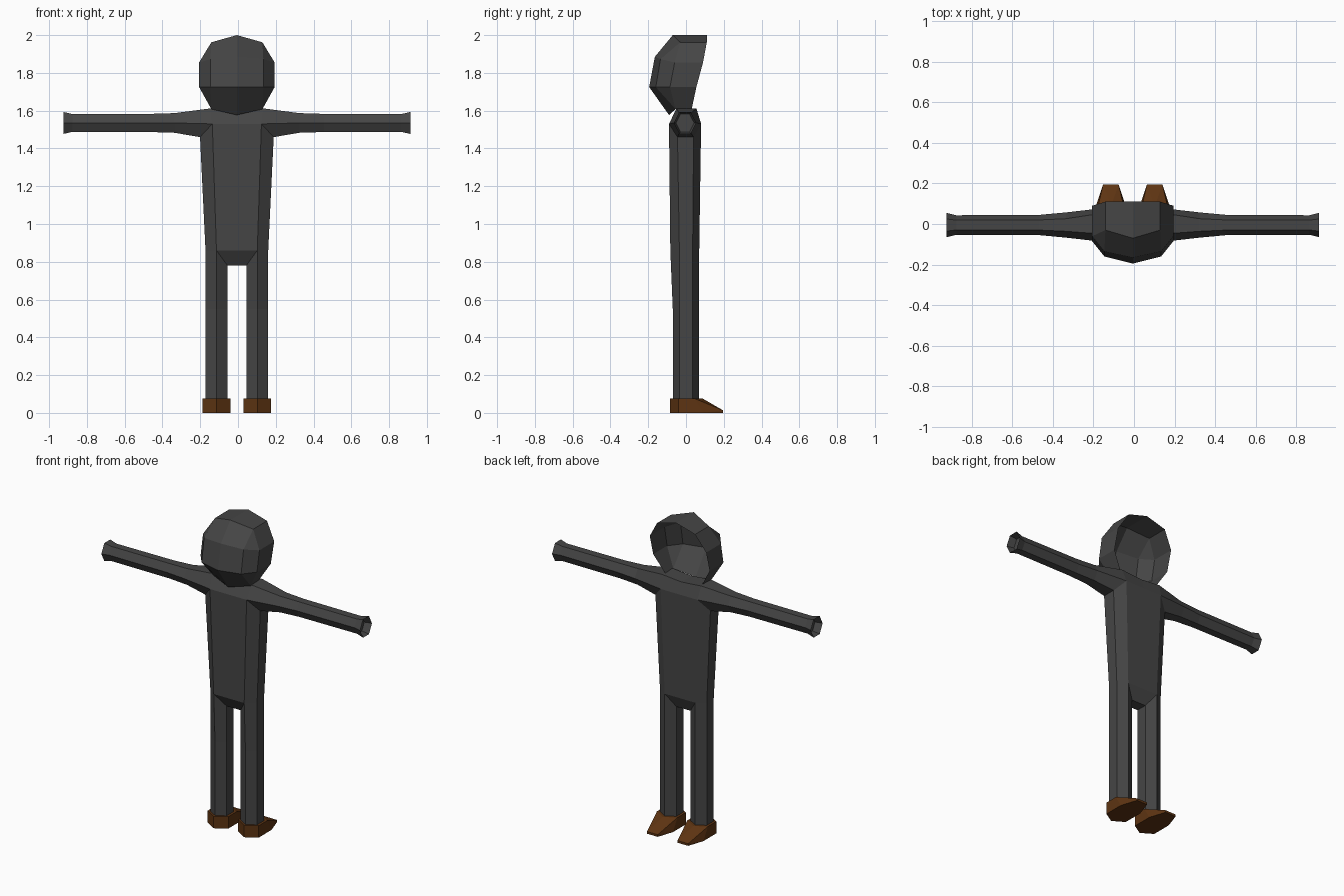
import bpy, bmesh

if "Cube" in bpy.data.objects:
    bpy.data.objects.remove(bpy.data.objects["Cube"])

CX = -0.006  # mirror plane of the figure


def material(name, rgb):
    m = bpy.data.materials.new(name)
    m.diffuse_color = (*rgb, 1)
    m.use_nodes = True
    m.node_tree.nodes["Principled BSDF"].inputs["Base Color"].default_value = m.diffuse_color
    return m


GREY = material("dark_grey_cloth", (0.06, 0.06, 0.06))
BROWN = material("brown_leather", (0.11, 0.034, 0.006))


def bridge(a, b):
    """Quads between two closed rings of point names."""
    n = len(a)
    return [(a[i], a[(i + 1) % n], b[(i + 1) % n], b[i]) for i in range(n)]


def mirrored(name, pts, faces, mat):
    """Half mesh from named points, mirrored across x."""
    bm = bmesh.new()
    v = {k: bm.verts.new(p) for k, p in pts.items()}
    for f in faces:
        bm.faces.new([v[k] for k in f])
    bmesh.ops.recalc_face_normals(bm, faces=bm.faces)
    mid = sum((x.co for x in bm.verts), start=bm.verts[:][0].co * 0) / len(bm.verts)
    if sum(f.normal.dot(f.calc_center_median() - mid) * f.calc_area() for f in bm.faces) < 0:
        bmesh.ops.reverse_faces(bm, faces=bm.faces)
    me = bpy.data.meshes.new(name)
    bm.to_mesh(me)
    bm.free()
    me.materials.append(mat)
    ob = bpy.data.objects.new(name, me)
    bpy.context.collection.objects.link(ob)
    ob.location.x = CX
    mod = ob.modifiers.new("mirror", 'MIRROR')
    mod.use_clip = True
    mod.merge_threshold = 0.0005
    return ob


# --- suit: legs, torso and arms in one skin ---
P, F = {}, []
LEG = ["F", "OF", "OB", "B", "IB", "IF"]


def leg_ring(tag, z, front, inner_z):
    xy = [(.108, -front), (.166, -.035), (.166, .035), (.108, .07), (.05, .035), (.05, -.035)]
    names = [k + tag for k in LEG]
    for k, (x, y) in zip(names, xy):
        P[k] = (x, y, inner_z if k[0] == "I" else z)
    return names


rings = [leg_ring("0", .04, .07, .04), leg_ring("1", .55, .07, .55), leg_ring("2", .86, .083, .78)]
for a, b in zip(rings, rings[1:]):
    F += bridge(a, b)

# crotch, chest and shoulder points
P.update(
    CF=(0, -.035, .78), CB=(0, .035, .78), WF=(0, -.083, .86), WB=(0, .07, .86),
    SF=(.13, -.09, 1.53), SOF=(.195, -.045, 1.46), SOB=(.195, .04, 1.46), SB=(.13, .08, 1.53),
    TF=(.14, -.05, 1.612), TB=(.14, .055, 1.612),
    MF=(0, -.09, 1.53), MB=(0, .08, 1.53), NF=(0, -.05, 1.6), NB=(0, .055, 1.6))
F += [("CF", "IF2", "IB2", "CB"), ("WF", "F2", "IF2", "CF"), ("CB", "IB2", "B2", "WB"),
      ("WF", "F2", "SF", "MF"), ("F2", "OF2", "SOF", "SF"), ("OF2", "OB2", "SOB", "SOF"),
      ("OB2", "B2", "SB", "SOB"), ("B2", "WB", "MB", "SB"),
      ("MF", "SF", "TF", "NF"), ("NF", "TF", "TB", "NB"), ("NB", "TB", "SB", "MB")]

# sleeve with a flared cuff, closed just inside
prev = ["SF", "SOF", "SOB", "SB", "TB", "TF"]
for i, (x, hy, hz) in enumerate([(.33, .062, .052), (.46, .05, .048), (.87, .048, .047), (.918, .06, .058)]):
    ring = [f"arm{i}_{j}" for j in range(6)]
    for k, (a, b) in zip(ring, [(-1, 0), (-.5, -1), (.5, -1), (1, 0), (.5, 1), (-.5, 1)]):
        P[k] = (x, -.005 + a * hy, 1.535 + b * hz)
    F += bridge(prev, ring)
    prev = ring
mirrored("suit", P, F, GREY)

# closing panel inside each cuff
mirrored("cuff_panel", {k: (.872, y, z) for k, y, z in
                        [(0, -.053, 1.535), (1, -.029, 1.488), (2, .019, 1.488),
                         (3, .043, 1.535), (4, .019, 1.582), (5, -.029, 1.582)]},
         [range(6)], GREY)

# --- hood: faceted shell, open on the face side (+y) ---
hood = dict(
    a0=(0, -.09, 1.577), a1=(.135, -.055, 1.608), a3=(.13, .03, 1.608),
    b0=(0, -.195, 1.725), b1=(.14, -.16, 1.725), b2=(.2, -.085, 1.725), b3=(.2, .055, 1.725),
    c0=(0, -.165, 1.885), c1=(.14, -.135, 1.873), c2=(.2, -.06, 1.855), c3=(.2, .09, 1.855),
    d0=(0, -.07, 2), d1=(.135, -.03, 1.962), e0=(0, .11, 2), e1=(.135, .11, 1.962))
mirrored("hood", hood, [
    ("a0", "a1", "b1", "b0"), ("a1", "b2", "b1"), ("a1", "a3", "b3", "b2"),
    ("b0", "b1", "c1", "c0"), ("b1", "b2", "c2", "c1"), ("b2", "b3", "c3", "c2"),
    ("c0", "c1", "d1", "d0"), ("c1", "c2", "d1"), ("c2", "c3", "e1", "d1"),
    ("d0", "d1", "e1", "e0")], GREY)

# --- shoes: six-sided heel with a wedge toe ---
X = .108
shoe = dict(
    h0=(X, -.085, 0), i0=(X - .073, -.04, 0), o0=(X + .073, -.04, 0),
    i1=(X - .073, .09, 0), o1=(X + .073, .09, 0), i2=(X - .038, .195, 0), o2=(X + .038, .195, 0),
    th=(X, -.085, .076), ti=(X - .073, -.04, .076), to=(X + .073, -.04, .076),
    ui=(X - .073, .045, .076), uo=(X + .073, .045, .076), ub=(X, .088, .076),
    vi=(X - .038, .195, .014), vo=(X + .038, .195, .014))
mirrored("shoes", shoe, [
    ("h0", "o0", "o1", "o2", "i2", "i1", "i0"), ("th", "to", "uo", "ub", "ui", "ti"),
    ("h0", "o0", "to", "th"), ("h0", "i0", "ti", "th"),
    ("o0", "o1", "uo", "to"), ("i0", "i1", "ui", "ti"),
    ("o1", "o2", "vo"), ("o1", "vo", "uo"), ("i1", "i2", "vi"), ("i1", "vi", "ui"),
    ("uo", "vo", "ub"), ("ui", "vi", "ub"), ("ub", "vo", "vi"), ("i2", "o2", "vo", "vi")], BROWN)
